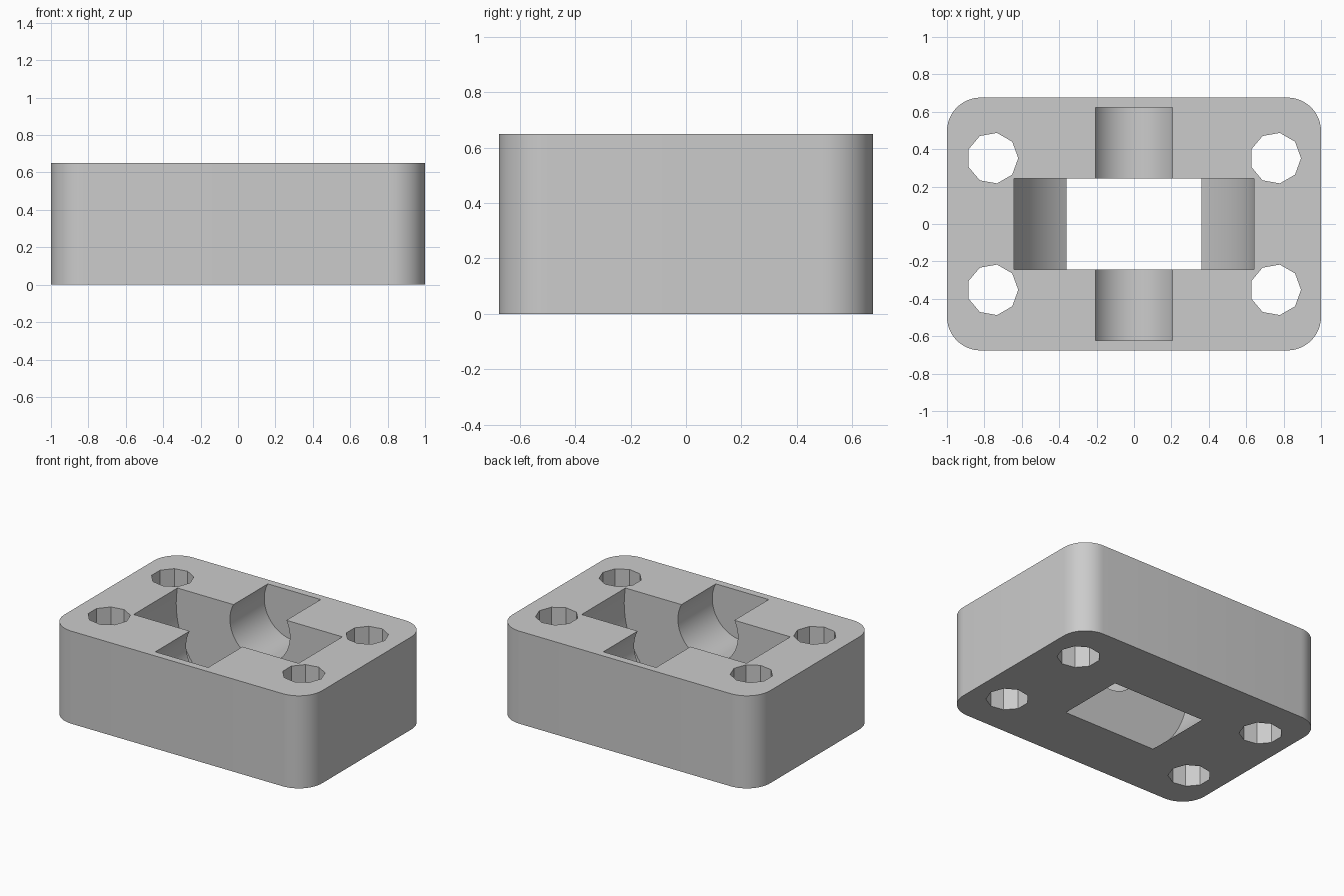
import bpy
import bmesh
from math import cos, sin, pi, radians

cube = bpy.data.objects.get("Cube")
if cube:
    bpy.data.objects.remove(cube, do_unlink=True)

# Block size and the shared height of the wheel and axle centre line
HALF_X, HALF_Y, HEIGHT = 1.0, 0.676, 0.65
CORNER = 0.18
AXIS_Z = 0.54

grey = bpy.data.materials.new("light_grey")
grey.use_nodes = True
grey.diffuse_color = (0.6, 0.6, 0.6, 1)
grey.node_tree.nodes["Principled BSDF"].inputs["Base Color"].default_value = (0.6, 0.6, 0.6, 1)


def prism(name, outline, direction):
    """Closed solid made by sweeping an outline along a direction."""
    bm = bmesh.new()
    face = bm.faces.new([bm.verts.new(p) for p in outline])
    swept = bmesh.ops.extrude_face_region(bm, geom=[face], use_keep_orig=True)
    verts = [g for g in swept["geom"] if isinstance(g, bmesh.types.BMVert)]
    bmesh.ops.translate(bm, verts=verts, vec=direction)
    bmesh.ops.recalc_face_normals(bm, faces=bm.faces)
    mesh = bpy.data.meshes.new(name)
    bm.to_mesh(mesh)
    bm.free()
    mesh.materials.append(grey)
    obj = bpy.data.objects.new(name, mesh)
    bpy.context.collection.objects.link(obj)
    return obj


def cross_cylinder(name, radius, half_length, sides):
    """Cylinder along y on the shared centre line."""
    ring = [(radius * cos(2 * pi * i / sides), -half_length,
             AXIS_Z + radius * sin(2 * pi * i / sides)) for i in range(sides)]
    return prism(name, ring, (0, 2 * half_length, 0))


# Rounded block
outline = []
steps = 12
for quarter, (sx, sy) in enumerate([(1, 1), (-1, 1), (-1, -1), (1, -1)]):
    for i in range(steps + 1):
        a = (quarter + i / steps) * pi / 2
        outline.append((sx * (HALF_X - CORNER) + CORNER * cos(a),
                        sy * (HALF_Y - CORNER) + CORNER * sin(a), 0))
block = prism("bearing_block", outline, (0, 0, HEIGHT))

# Wheel pocket and axle groove
cutters = [cross_cylinder("wheel_pocket_cutter", 0.65, 0.243, 128),
           cross_cylinder("axle_groove_cutter", 0.233, 0.624, 96)]

# Nine-sided bolt holes
for x in (-0.756, 0.756):
    for y in (-0.352, 0.352):
        ring = [(x + 0.137 * cos(2 * pi * i / 9), y + 0.137 * sin(2 * pi * i / 9), -0.1)
                for i in range(9)]
        cutters.append(prism("bolt_hole_cutter", ring, (0, 0, HEIGHT + 0.2)))

# Cut everything out of the block
bpy.ops.object.select_all(action="DESELECT")
block.select_set(True)
bpy.context.view_layer.objects.active = block
for cutter in cutters:
    cutter.hide_render = True
    mod = block.modifiers.new(cutter.name, "BOOLEAN")
    mod.operation = "DIFFERENCE"
    mod.solver = "EXACT"
    mod.object = cutter
    bpy.ops.object.modifier_apply(modifier=mod.name)
    bpy.data.objects.remove(cutter, do_unlink=True)

# Smooth the rounded walls, keep the bolt holes faceted
bpy.ops.object.shade_smooth_by_angle(angle=radians(30))
